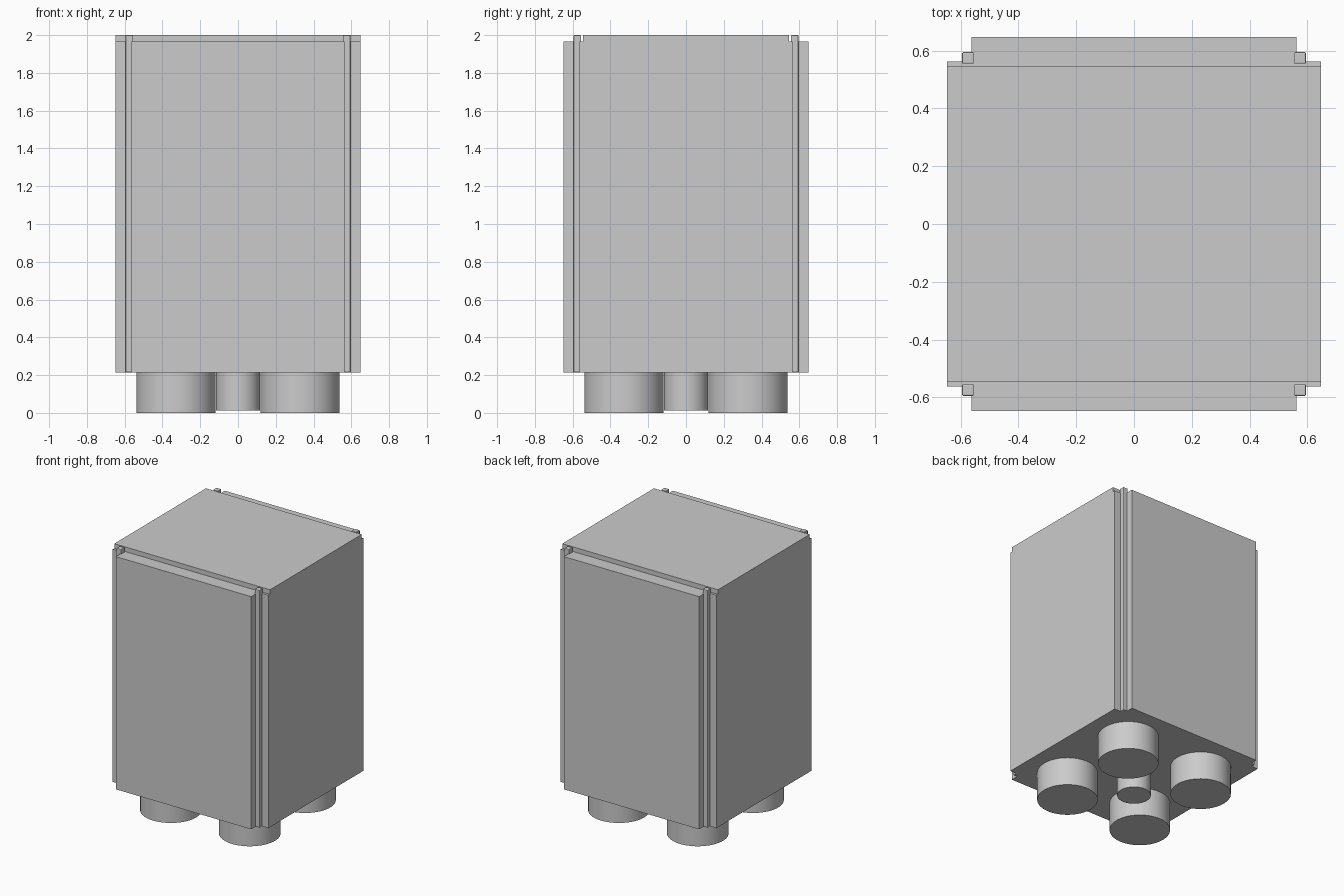
import bpy
import bmesh
import math

cube = bpy.data.objects.get("Cube")
if cube:
    bpy.data.objects.remove(cube, do_unlink=True)

grey = bpy.data.materials.new("plain grey")
grey.use_nodes = True
COLOUR = (0.6, 0.6, 0.6, 1)
grey.diffuse_color = COLOUR
grey.node_tree.nodes["Principled BSDF"].inputs["Base Color"].default_value = COLOUR

BASE, SHOULDER, TOP = 0.215, 1.965, 2.0   # body underside, panel tops, lid top
HALF, INNER, LID = 0.648, 0.563, 0.545    # panel reach, panel half width, lid half depth


def finish(name, bm):
    bmesh.ops.recalc_face_normals(bm, faces=bm.faces)
    mesh = bpy.data.meshes.new(name)
    bm.to_mesh(mesh)
    bm.free()
    mesh.materials.append(grey)
    obj = bpy.data.objects.new(name, mesh)
    bpy.context.collection.objects.link(obj)
    return obj


def prism(name, outline, z0, z1):
    bm = bmesh.new()
    face = bm.faces.new([bm.verts.new((x, y, z0)) for x, y in outline])
    new = bmesh.ops.extrude_face_region(bm, geom=[face])["geom"]
    verts = [v for v in new if isinstance(v, bmesh.types.BMVert)]
    bmesh.ops.translate(bm, verts=verts, vec=(0, 0, z1 - z0))
    return finish(name, bm)


def rectangle(hx, hy, cx=0, cy=0):
    return [(cx + sx * hx, cy + sy * hy)
            for sx, sy in ((-1, -1), (1, -1), (1, 1), (-1, 1))]


def foot(name, x, y, radius, z0):
    bm = bmesh.new()
    bmesh.ops.create_cone(bm, cap_ends=True, segments=64, radius1=radius,
                          radius2=radius, depth=BASE - z0)
    bmesh.ops.translate(bm, verts=bm.verts, vec=(x, y, (BASE + z0) / 2))
    obj = finish(name, bm)
    bpy.ops.object.select_all(action="DESELECT")
    obj.select_set(True)
    bpy.context.view_layer.objects.active = obj
    bpy.ops.object.shade_smooth_by_angle(angle=math.radians(35))


# Cross-shaped body: four broad panels with notched corners
cross = []
for quarter in range(4):
    c, s = round(math.cos(quarter * math.pi / 2)), round(math.sin(quarter * math.pi / 2))
    for x, y in ((HALF, -INNER), (HALF, INNER), (INNER, INNER)):
        cross.append((c * x - s * y, s * x + c * y))
prism("body_panels", cross, BASE, SHOULDER)

# Raised lid, flush with the side panels
prism("lid", rectangle(HALF, LID), SHOULDER, TOP)

# Corner rods in the notches and the four large feet
for sx, side in ((1, "left"), (-1, "right")):
    for sy, end in ((-1, "front"), (1, "back")):
        rod = prism(f"{end}_{side}_corner_rod",
                    rectangle(0.02, 0.02, sx * 0.575, sy * 0.575), BASE, TOP)
        bevel = rod.modifiers.new("softened edges", "BEVEL")
        bevel.width = 0.004
        bevel.segments = 2
        foot(f"{end}_{side}_foot", sx * 0.328, sy * 0.328, 0.21, 0)

# Smaller, slightly shorter centre foot
foot("centre_foot", 0, 0, 0.117, 0.012)
